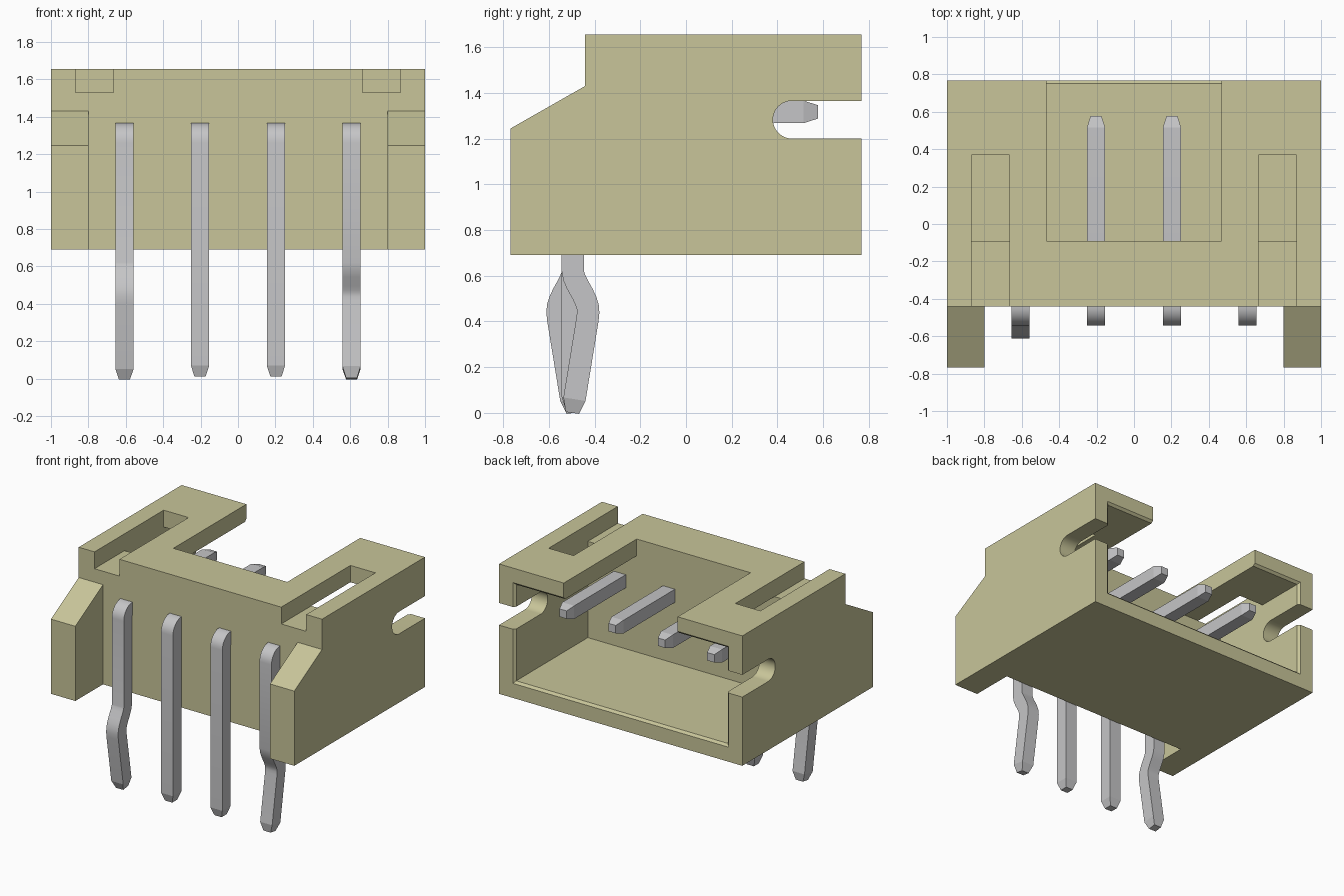
import bpy, bmesh, math

if "Cube" in bpy.data.objects:
    bpy.data.objects.remove(bpy.data.objects["Cube"], do_unlink=True)


def material(name, rgb):
    m = bpy.data.materials.new(name)
    m.use_nodes = True
    m.diffuse_color = (*rgb, 1)
    m.node_tree.nodes["Principled BSDF"].inputs["Base Color"].default_value = (*rgb, 1)
    return m


beige = material("beige_plastic", (0.58, 0.56, 0.32))
metal = material("grey_metal", (0.56, 0.56, 0.57))


def loft(name, rings, mat):
    """Solid skinned through equal-length rings, capped at both ends."""
    bm = bmesh.new()
    loops = [[bm.verts.new(p) for p in ring] for ring in rings]
    n = len(loops[0])
    for a, b in zip(loops, loops[1:]):
        for i in range(n):
            j = (i + 1) % n
            bm.faces.new((a[i], a[j], b[j], b[i]))
    bm.faces.new(loops[0])
    bm.faces.new(loops[-1])
    bmesh.ops.recalc_face_normals(bm, faces=bm.faces)
    mesh = bpy.data.meshes.new(name)
    bm.to_mesh(mesh)
    bm.free()
    mesh.materials.append(mat)
    ob = bpy.data.objects.new(name, mesh)
    bpy.context.collection.objects.link(ob)
    return ob


def extrude_x(name, profile, x0, x1):
    return loft(name, [[(x, y, z) for y, z in profile] for x in (x0, x1)], beige)


def box(name, x0, x1, y0, y1, z0, z1):
    return extrude_x(name, [(y0, z0), (y1, z0), (y1, z1), (y0, z1)], x0, x1)


def activate(ob):
    bpy.ops.object.select_all(action='DESELECT')
    ob.select_set(True)
    bpy.context.view_layer.objects.active = ob


def smooth(ob, degrees):
    activate(ob)
    bpy.ops.object.shade_smooth_by_angle(angle=math.radians(degrees))


def cut(ob, cutter):
    cutter.hide_render = True
    activate(ob)
    mod = ob.modifiers.new("cut", 'BOOLEAN')
    mod.operation = 'DIFFERENCE'
    mod.solver = 'EXACT'
    mod.object = cutter
    bpy.ops.object.modifier_apply(modifier=mod.name)
    bpy.data.objects.remove(cutter, do_unlink=True)


# Housing: side outline with sloped front ears, extruded across the width
FRONT, BACK, BOTTOM, TOP = -0.442, 0.767, 0.69, 1.655
WALL, CEILING = -0.09, 1.53
housing = extrude_x("housing", [(-0.767, BOTTOM), (BACK, BOTTOM), (BACK, TOP),
                                (FRONT, TOP), (FRONT, 1.43), (-0.767, 1.245)], -1, 1)

# Space between the ears
cut(housing, box("ear_gap", -0.8, 0.8, -1, FRONT, 0.5, 1.8))


# Cavity open to the back, with a small chamfer round its mouth
def mouth(y, grow):
    x, z0, z1 = 0.87 + grow, 0.815 - grow, CEILING + grow
    return [(-x, y, z0), (x, y, z0), (x, y, z1), (-x, y, z1)]


cut(housing, loft("cavity", [mouth(WALL, 0), mouth(0.75, 0), mouth(0.784, 0.034)], beige))

# Wide opening and two narrow slots in the roof
cut(housing, box("roof_opening", -0.468, 0.468, WALL, 1, 1.4, 1.8))
for x0, x1 in ((-0.87, -0.665), (0.665, 0.87)):
    cut(housing, box("roof_slot", x0, x1, -0.6, 0.37, CEILING, 1.8))

# Round-ended slot through both side walls
RADIUS, SLOT_Y, SLOT_Z, STEPS = 0.0825, 0.463, 1.283, 20
arc = [math.pi * (0.5 + i / STEPS) for i in range(STEPS + 1)]
slot = [(SLOT_Y + RADIUS * math.cos(a), SLOT_Z + RADIUS * math.sin(a)) for a in arc]
slot += [(1, SLOT_Z - RADIUS), (1, SLOT_Z + RADIUS)]
cut(housing, extrude_x("side_slot", slot, -1.2, 1.2))
smooth(housing, 15)

# Pins: square wire swept along a bent path with tapered tips
HALF, TIP, PIN_Y, PIN_Z, BEND = 0.049, 0.6, -0.495, 1.317, 0.055
KINK = [(0.62, 0), (0.595, 0.005), (0.565, 0.018), (0.52, 0.043), (0.49, 0.057),
        (0.465, 0.065), (0.44, 0.067), (0.41, 0.064), (0.06, 0.007), (0, -0.002)]
STRAIGHT = [(0.07, 0), (0.01, 0)]


def pin(name, x, leg, side):
    path = [(0.577, PIN_Z), (0.515, PIN_Z)]
    for i in range(9):
        a = math.pi / 2 * (1 + i / 8)
        path.append((PIN_Y + BEND * (1 + math.cos(a)), PIN_Z + BEND * (math.sin(a) - 1)))
    path += [(PIN_Y + side * d, z) for z, d in leg]
    rings = []
    last = len(path) - 1
    for i, (y, z) in enumerate(path):
        (ya, za), (yb, zb) = path[max(i - 1, 0)], path[min(i + 1, last)]
        length = math.hypot(yb - ya, zb - za)
        ny, nz = -(zb - za) / length, (yb - ya) / length
        h = HALF * (TIP if i in (0, last) else 1)
        rings.append([(x + u * h, y + v * h * ny, z + v * h * nz)
                      for u, v in ((-1, -1), (1, -1), (1, 1), (-1, 1))])
    smooth(loft(name, rings, metal), 15)


pin("right_outer_pin", -0.607, KINK, -1)
pin("right_inner_pin", -0.203, STRAIGHT, 1)
pin("left_inner_pin", 0.203, STRAIGHT, 1)
pin("left_outer_pin", 0.607, KINK, 1)
